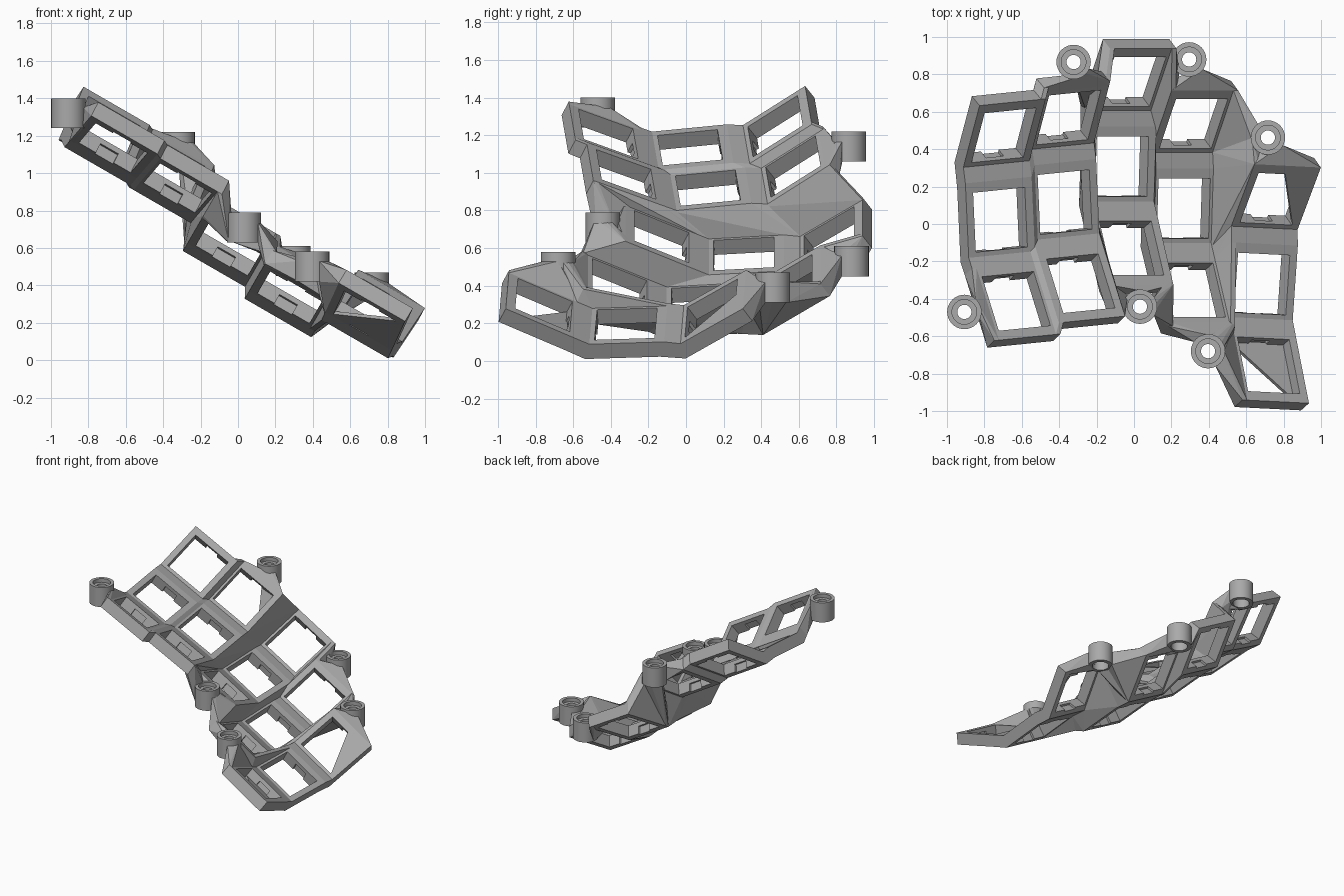
import bpy, bmesh, math
from mathutils import Matrix, Vector

cube = bpy.data.objects.get("Cube")
if cube:
    bpy.data.objects.remove(cube, do_unlink=True)

grey = bpy.data.materials.new("plain grey")
grey.use_nodes = True
grey.diffuse_color = (0.4, 0.4, 0.4, 1)
grey.node_tree.nodes["Principled BSDF"].inputs["Base Color"].default_value = (0.4, 0.4, 0.4, 1)

WX, WY, HOLE, T, RIM = 0.205, 0.214, 0.16, 0.09, 0.028
TENT = Matrix.Rotation(math.radians(30), 4, 'Y')
# Row name: offset along the column, lift, pitch angle
ROWS = {"back": (0.454, 0.108, 34), "middle": (0, 0, 3.5), "front": (-0.436, 0.105, -25)}
# Column name: centre of the middle socket, splay angle
COLUMNS = {"a": ((-0.715, 0.022, 1.135), 5), "b": ((-0.37, 0.117, 0.92), 5),
           "c": ((-0.065, 0.307, 0.57), 0), "d": ((0.265, 0.083, 0.315), 0),
           "e": ((0.684, -0.32, 0.197), -2.5)}


def make(name, bm):
    bmesh.ops.recalc_face_normals(bm, faces=bm.faces)
    mesh = bpy.data.meshes.new(name)
    bm.to_mesh(mesh)
    bm.free()
    mesh.materials.append(grey)
    ob = bpy.data.objects.new(name, mesh)
    bpy.context.collection.objects.link(ob)
    return ob


def add_hull(bm, points):
    part = bmesh.new()
    for p in points:
        part.verts.new(p)
    bmesh.ops.convex_hull(part, input=part.verts)
    loose = [v for v in part.verts if not v.link_faces]
    bmesh.ops.delete(part, geom=loose, context='VERTS')
    bmesh.ops.dissolve_limit(part, angle_limit=0.01, verts=part.verts, edges=part.edges)
    temp = bpy.data.meshes.new("temp")
    part.to_mesh(temp)
    part.free()
    bm.from_mesh(temp)
    bpy.data.meshes.remove(temp)


# Cutter for the clip recesses in the front and back walls of a socket
bm = bmesh.new()
for s in (-1, 1):
    bmesh.ops.create_cube(bm, size=1, matrix=Matrix.Translation((0, s * HOLE, -0.07))
                          @ Matrix.Diagonal((0.11, 0.034, 0.08, 1)))
cutter = make("clip_cutter", bm)
cutter.hide_render = True

# Socket frames: square tubes with clip recesses
place = {}
for col, (centre, splay) in COLUMNS.items():
    for row, (dy, dz, pitch) in ROWS.items():
        m = (Matrix.Translation(centre) @ TENT @ Matrix.Rotation(math.radians(splay), 4, 'Z')
             @ Matrix.Translation((0, dy, dz)) @ Matrix.Rotation(math.radians(pitch), 4, 'X'))
        place[col + row] = m
        bm = bmesh.new()
        rings = []
        for hx, hy, z in ((WX, WY, 0), (WX, WY, -T), (HOLE, HOLE, -T), (HOLE, HOLE, 0)):
            rings.append([bm.verts.new((sx * hx, sy * hy, z))
                          for sx, sy in ((-1, -1), (1, -1), (1, 1), (-1, 1))])
        for i in range(4):
            a, b = rings[i], rings[(i + 1) % 4]
            for j in range(4):
                k = (j + 1) % 4
                bm.faces.new((a[j], a[k], b[k], b[j]))
        ob = make("socket_%s_%s" % (col, row), bm)
        mod = ob.modifiers.new("clips", 'BOOLEAN')
        mod.object, mod.operation, mod.solver = cutter, 'DIFFERENCE', 'EXACT'
        bpy.context.view_layer.update()
        cut = bpy.data.meshes.new_from_object(ob.evaluated_get(bpy.context.evaluated_depsgraph_get()))
        ob.modifiers.clear()
        ob.data = cut
        ob.matrix_world = m
bpy.data.objects.remove(cutter, do_unlink=True)


def corner(key, c):
    # Post at one frame corner, named by l/r and f/b
    m = place[key]
    sx, sy = (1 if "r" in c else -1), (1 if "b" in c else -1)
    return [m @ Vector((sx * (WX - i), sy * (WY - j), z))
            for i in (0, RIM) for j in (0, RIM) for z in (0, -T)]


def posts(*specs):
    points = []
    for spec in specs:
        key, corners = spec.split(":")
        for c in corners.split(","):
            points += corner(key, c)
    return points


# Webs between neighbouring sockets
web = bmesh.new()
pairs = (("back", "middle"), ("middle", "front"))
for col in COLUMNS:
    for hi, lo in pairs:
        add_hull(web, posts(col + hi + ":lf,rf", col + lo + ":lb,rb"))
for p, q in ("ab", "bc", "cd"):
    for row in ROWS:
        add_hull(web, posts(p + row + ":rf,rb", q + row + ":lf,lb"))
    for hi, lo in pairs:
        add_hull(web, posts(p + hi + ":rf", q + hi + ":lf", p + lo + ":rb", q + lo + ":lb"))
# The last column is staggered by one row
for group in (("dmiddle:rf,rb", "eback:lf,lb"), ("dfront:rf,rb", "emiddle:lf,lb"),
              ("dmiddle:rf", "dfront:rb", "eback:lf", "emiddle:lb"),
              ("dback:rf", "dmiddle:rb", "eback:lb"),
              ("dfront:rf", "emiddle:lf", "efront:lb")):
    add_hull(web, posts(*group))
make("socket_webs", web)

# Screw bosses: position of the top, and the groups of corners each is tied to
BOSSES = {
    "back_right": ((-0.323, 0.866, 1.22), [("bback:lb,rb",), ("bback:rb", "cback:lf")]),
    "back_left": ((0.295, 0.88, 0.61), [("cback:rb", "dback:lb"), ("dback:lb,rb",)]),
    "left": ((0.716, 0.462, 0.47), [("dback:rb,rf",), ("dback:rf", "eback:lb"), ("eback:lb,rb",)]),
    "right": ((-0.907, -0.47, 1.4), [("afront:lb,lf",)]),
    "front_middle": ((0.032, -0.442, 0.79), [("cfront:lf,rf",), ("bfront:rf", "cfront:lf"),
                                             ("cfront:rf", "dfront:lf")]),
    "front_left": ((0.396, -0.68, 0.58), [("dfront:lf,rf",), ("dfront:rf", "efront:lb"),
                                          ("efront:lb,lf",)]),
}
R, H, SEG = 0.092, 0.16, 32
PROFILE = ((R, 0), (R, -H), (0.062, -H), (0.062, -0.09), (0.038, -0.09), (0.038, -0.03),
           (0.066, -0.03), (0.066, 0))
for name, (top, ties) in BOSSES.items():
    top = Vector(top)
    bm = bmesh.new()
    loops = [[bm.verts.new(top + Vector((r * math.cos(i * math.tau / SEG),
                                         r * math.sin(i * math.tau / SEG), z)))
              for i in range(SEG)] for r, z in PROFILE]
    for n, a in enumerate(loops):
        b = loops[(n + 1) % len(loops)]
        for i in range(SEG):
            k = (i + 1) % SEG
            bm.faces.new((a[i], a[k], b[k], b[i]))
    ob = make("screw_boss_" + name, bm)
    bpy.context.view_layer.objects.active = ob
    ob.select_set(True)
    bpy.ops.object.shade_smooth_by_angle()
    ob.select_set(False)

    # Gussets meet the side of the boss without closing its bore
    gusset = bmesh.new()
    for tie in ties:
        pts = posts(*tie)
        mid = sum(pts, Vector()) / len(pts)
        ang = math.atan2(mid.y - top.y, mid.x - top.x)
        for k in (-0.55, -0.2, 0.2, 0.55):
            for z in (-0.05, -H):
                pts.append(top + Vector((0.086 * math.cos(ang + k), 0.086 * math.sin(ang + k), z)))
        add_hull(gusset, pts)
    make("gusset_" + name, gusset)

# Thin sheets closing part of the two end sockets
for key, low, pts in (("eback", -0.02, ((1, -1), (1, 1), (0, 1))),
                      ("efront", -T, ((-1, 1), (1, 1), (1, -1)))):
    bm = bmesh.new()
    add_hull(bm, [place[key] @ Vector((x * 0.17, y * 0.17, z))
                  for x, y in pts for z in (low, low + 0.02)])
    make("sheet_" + key[1:], bm)
